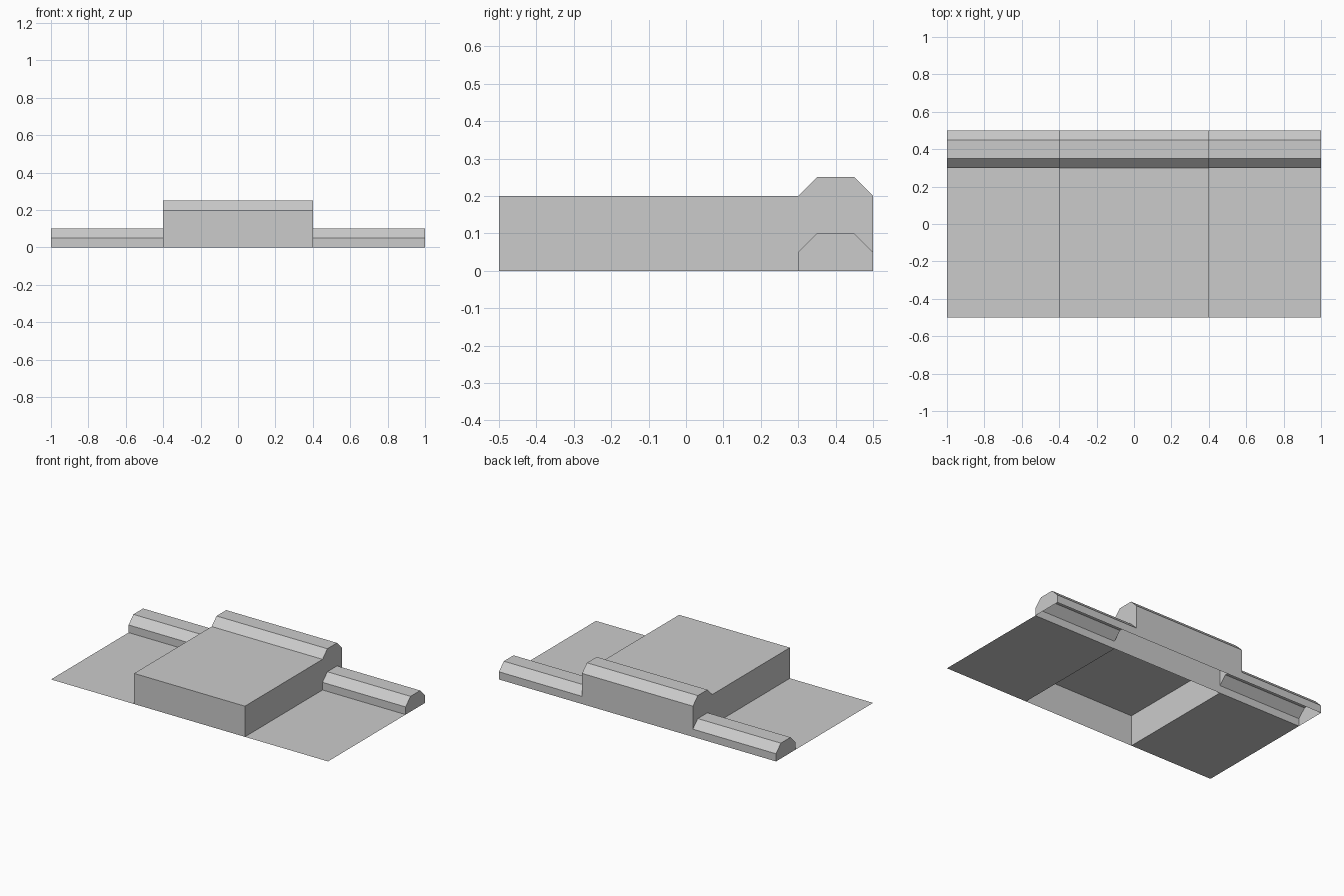
import bpy

if "Cube" in bpy.data.objects:
    bpy.data.objects.remove(bpy.data.objects["Cube"])

# (y, z) cross-sections, running front to back
RIDGE = [(0.3, 0), (0.3, 0.05), (0.35, 0.1), (0.45, 0.1), (0.5, 0.05), (0.5, 0)]
HIGH_RIDGE = [(0.3, 0.2), (0.35, 0.25), (0.45, 0.25), (0.5, 0.2)]


def build(name, sheets=(), caps=()):
    """sheets: (profile, x0, x1) swept along x; caps: (outline, x) flat walls."""
    verts, faces = [], []
    for profile, x0, x1 in sheets:
        base = len(verts)
        for y, z in profile:
            verts += [(x0, y, z), (x1, y, z)]
        for i in range(len(profile) - 1):
            a = base + 2 * i
            faces.append((a, a + 1, a + 3, a + 2))
    for outline, x in caps:
        base = len(verts)
        verts += [(x, y, z) for y, z in outline]
        ids = list(range(base, len(verts)))
        faces.append(ids[::-1] if x > 0 else ids)
    mesh = bpy.data.meshes.new(name)
    mesh.from_pydata(verts, [], faces)
    mesh.update()
    obj = bpy.data.objects.new(name, mesh)
    bpy.context.collection.objects.link(obj)


# Low side wings: thin floor sheet plus hollow, end-capped back ridge
for side, x0, x1, end in (("left", -1, -0.4, -1), ("right", 0.4, 1, 1)):
    build(side + "_floor", [([(-0.5, 0), (0.3, 0)], x0, x1)])
    build(side + "_back_ridge", [(RIDGE, x0, x1)], [(RIDGE, end)])

# Raised centre block, open underneath, with its inner partition
block = [(-0.5, 0), (-0.5, 0.2), (0.3, 0.2), (0.3, 0)]
build("centre_block", [(block, -0.4, 0.4)], [(block, -0.4), (block, 0.4)])

# Raised centre ridge; its side walls stop at the low ridge profile
step_wall = HIGH_RIDGE + RIDGE[1:5][::-1]
build("centre_back_ridge", [(HIGH_RIDGE + [(0.5, 0)], -0.4, 0.4)],
      [(step_wall, -0.4), (step_wall, 0.4)])
